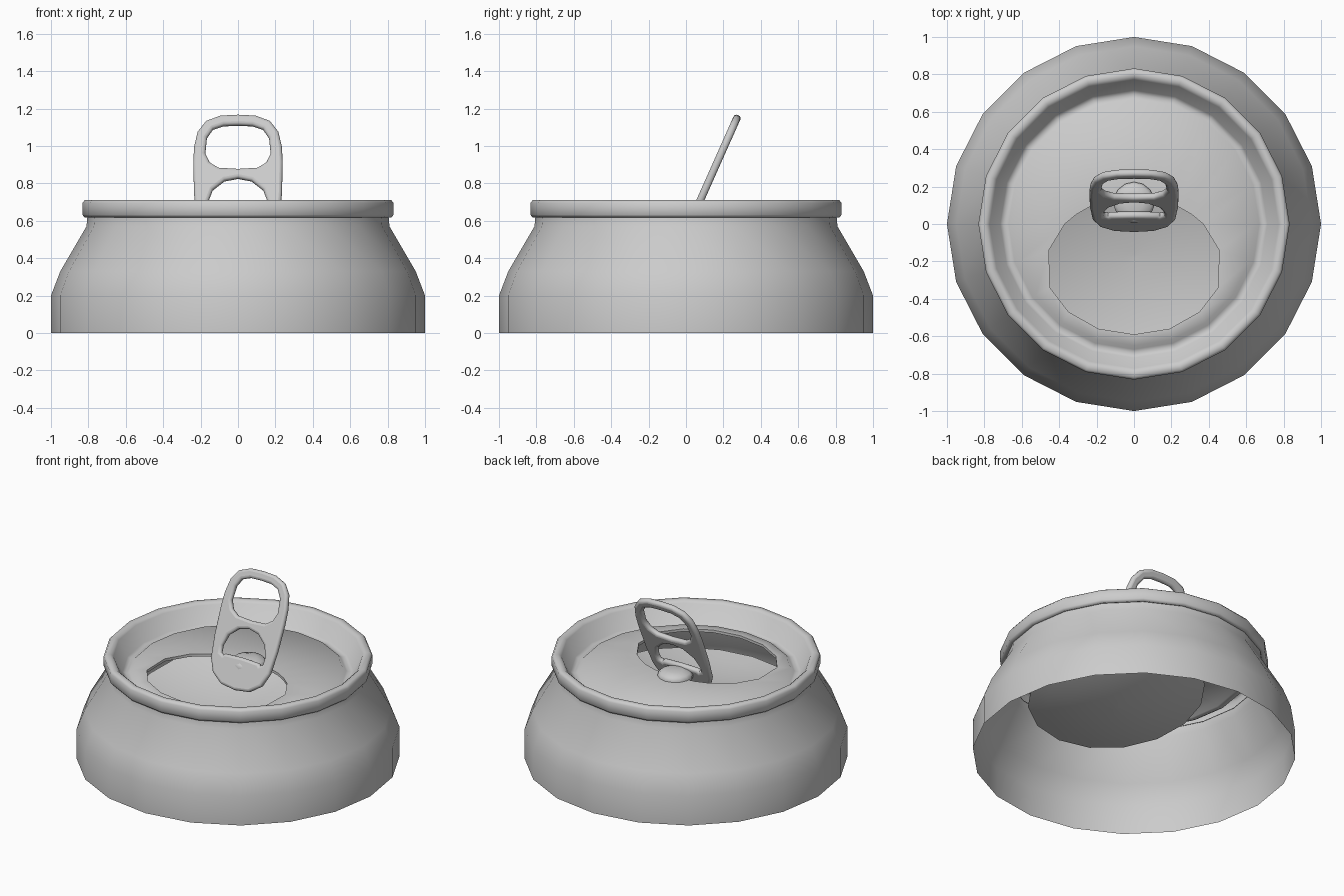
import bpy, bmesh, math

if "Cube" in bpy.data.objects:
    bpy.data.objects.remove(bpy.data.objects["Cube"])

SIDES = 20


def ring(r, z, cx=0.0, cy=0.0, n=SIDES):
    """Clockwise circle of points, starting at the back."""
    return [(cx + r * math.sin(2 * math.pi * i / n),
             cy + r * math.cos(2 * math.pi * i / n), z) for i in range(n)]


def mirrored(half):
    """Close a right-hand half outline that begins and ends on x = 0."""
    return half + [(-x, y) for x, y in reversed(half[1:-1])]


def loft(name, loops, cap=False, angle=40):
    """Skin equal-length loops in order; optionally close the last one."""
    bm = bmesh.new()
    rows = [[bm.verts.new(p) for p in loop] for loop in loops]
    for a, b in zip(rows, rows[1:]):
        n = len(a)
        for i in range(n):
            j = (i + 1) % n
            bm.faces.new((a[i], b[i], b[j], a[j]))
    if cap:
        bm.faces.new(rows[-1][::-1])
    mesh = bpy.data.meshes.new(name)
    bm.to_mesh(mesh)
    bm.free()
    obj = bpy.data.objects.new(name, mesh)
    bpy.context.collection.objects.link(obj)
    smooth(obj, angle)
    return obj


def smooth(obj, angle):
    bpy.ops.object.select_all(action='DESELECT')
    obj.select_set(True)
    bpy.context.view_layer.objects.active = obj
    bpy.ops.object.shade_smooth_by_angle(angle=math.radians(angle))


# Can wall, open at the bottom
loft("can_body", [ring(r, z) for r, z in
                  [(1, 0), (1, 0.2), (0.95, 0.33), (0.81, 0.57), (0.805, 0.625)]])

# Lid: rolled rim, sunken wall, groove and floor with a mouth opening
FLOOR = 0.605
mouth = mirrored([(0, 0.13), (0.07, 0.13), (0.15, 0.12), (0.24, 0.09), (0.31, 0.05),
                  (0.37, 0), (0.455, -0.14), (0.45, -0.34), (0.35, -0.47),
                  (0.19, -0.56), (0, -0.59)])
rim = [(0.803, 0.622), (0.82, 0.617), (0.832, 0.632), (0.832, 0.695), (0.82, 0.71),
       (0.79, 0.71), (0.772, 0.695), (0.715, 0.59), (0.695, 0.58), (0.67, 0.585),
       (0.65, FLOOR)]
lid_loops = [ring(r, z) for r, z in rim]
lid_loops += [[(x, y, z) for x, y in mouth] for z in (FLOOR, FLOOR - 0.018)]
loft("lid", lid_loops, angle=75)

# Pushed-in mouth flap: a shallow dish under the lid, tilting down to the front
FLAP_Y, FLAP_R = -0.17, 0.55
flap_loops = []
for s in (1.0, 0.8, 0.55, 0.28, 0.02):
    flap_loops.append([(x, y, 0.49 + 0.14 * (y - FLAP_Y) - 0.09 * (1 - s * s))
                       for x, y, _ in ring(FLAP_R * s, 0, 0, FLAP_Y, 16)])
loft("mouth_flap", flap_loops, cap=True, angle=60)

# Rivet holding the tab
loft("rivet", [ring(r, z, 0, 0.115, 14) for r, z in
               [(0.11, 0.59), (0.11, 0.615), (0.095, 0.632), (0.05, 0.645)]],
     cap=True, angle=60)

# Pull tab: outline with finger hole and arched cut-out, rounded edges
tab_outlines = [
    [(0, 0.017), (0.1, 0.03), (0.17, 0.08), (0.205, 0.16), (0.218, 0.3), (0.222, 0.48),
     (0.218, 0.57), (0.2, 0.655), (0.16, 0.71), (0.09, 0.738), (0, 0.743)],
    [(0, 0.426), (0.11, 0.433), (0.165, 0.47), (0.192, 0.53), (0.183, 0.63),
     (0.145, 0.69), (0.08, 0.714), (0, 0.717)],
    [(0, 0.407), (0.08, 0.39), (0.15, 0.33), (0.178, 0.25), (0.175, 0.19),
     (0.135, 0.17), (0.12, 0.185), (0, 0.19)],
]
curve = bpy.data.curves.new("pull_tab", 'CURVE')
curve.dimensions = '2D'
curve.fill_mode = 'BOTH'
curve.extrude = 0.003
curve.bevel_depth = 0.017
curve.bevel_resolution = 2
for half in tab_outlines:
    pts = mirrored(half)
    spline = curve.splines.new('POLY')
    spline.points.add(len(pts) - 1)
    for p, (x, y) in zip(spline.points, pts):
        p.co = (x, y, 0, 1)
    spline.use_cyclic_u = True
tab = bpy.data.objects.new("pull_tab", curve)
bpy.context.collection.objects.link(tab)
tab.location = (0, -0.03, 0.47)
tab.rotation_euler = (math.radians(66), 0, 0)
bpy.ops.object.select_all(action='DESELECT')
tab.select_set(True)
bpy.context.view_layer.objects.active = tab
bpy.ops.object.convert(target='MESH')
smooth(bpy.context.view_layer.objects.active, 60)
